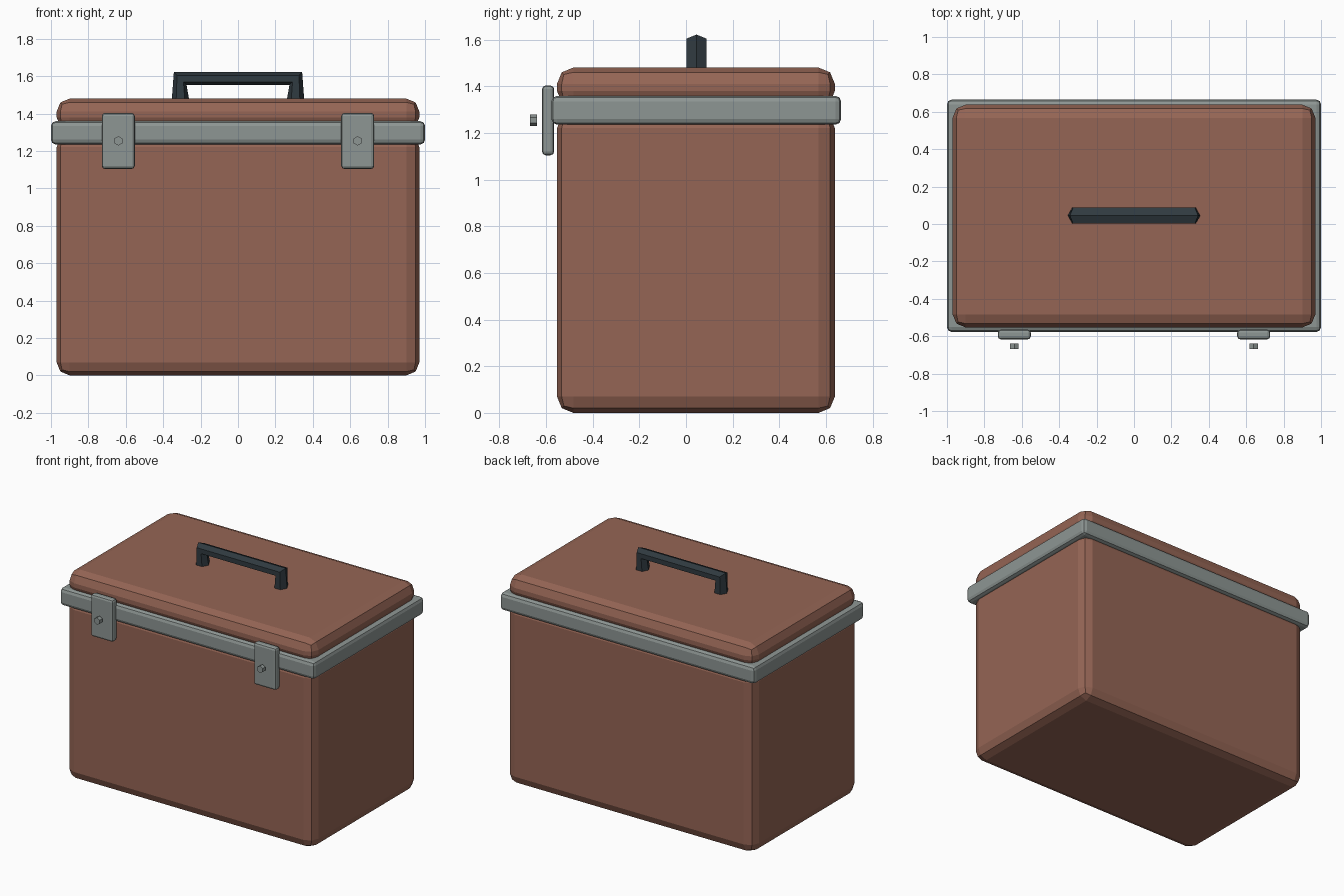
import bpy, bmesh, math
from mathutils import Matrix

cube = bpy.data.objects.get("Cube")
if cube:
    bpy.data.objects.remove(cube, do_unlink=True)


def material(name, rgb):
    m = bpy.data.materials.new(name)
    m.use_nodes = True
    m.diffuse_color = (*rgb, 1)
    m.node_tree.nodes["Principled BSDF"].inputs["Base Color"].default_value = (*rgb, 1)
    return m


brown = material("brown shell", (0.30, 0.13, 0.09))
metal = material("grey metal", (0.27, 0.305, 0.295))
dark = material("dark grip", (0.03, 0.043, 0.052))


def finish(bm, name, mat):
    bmesh.ops.recalc_face_normals(bm, faces=bm.faces[:])
    mesh = bpy.data.meshes.new(name)
    bm.to_mesh(mesh)
    bm.free()
    mesh.materials.append(mat)
    obj = bpy.data.objects.new(name, mesh)
    bpy.context.collection.objects.link(obj)
    return obj


def rounded_box(name, mat, xs, ys, zs, bevel):
    """Box between the given limits, edges rounded in two flat steps."""
    bm = bmesh.new()
    bmesh.ops.create_cube(bm, size=1)
    for v in bm.verts:
        for i, (lo, hi) in enumerate((xs, ys, zs)):
            v.co[i] = hi if v.co[i] > 0 else lo
    obj = finish(bm, name, mat)
    mod = obj.modifiers.new("rounded edges", "BEVEL")
    mod.width = bevel
    mod.segments = 2
    return obj


# Shell and rim band
rounded_box("body", brown, (-0.97, 0.97), (-0.553, 0.638), (0, 1.29), 0.07)
rounded_box("lid", brown, (-0.97, 0.97), (-0.553, 0.638), (1.31, 1.48), 0.07)
rounded_box("rim_band", metal, (-1, 1), (-0.577, 0.665), (1.235, 1.359), 0.025)

# Latches with hexagonal studs
for side, x in (("left", 0.64), ("right", -0.64)):
    rounded_box(side + "_latch", metal, (x - 0.088, x + 0.088),
                (-0.617, -0.565), (1.104, 1.403), 0.016)
    bm = bmesh.new()
    bmesh.ops.create_cone(bm, cap_ends=True, segments=6, radius1=0.025,
                          radius2=0.025, depth=0.03)
    bmesh.ops.transform(bm, verts=bm.verts, matrix=Matrix.Translation((x, -0.653, 1.254))
                        @ Matrix.Rotation(math.pi / 2, 4, "X"))
    finish(bm, side + "_latch_stud", metal)

# Handle: a six-sided bar swept through two legs and mitred corners
# Each ring is centre x, centre z, outward reach in x and z
path = [(-0.307, 1.46, -0.048, 0), (-0.309, 1.587, -0.034, 0.034),
        (0.309, 1.587, 0.034, 0.034), (0.307, 1.46, 0.048, 0)]
bm = bmesh.new()
rings = []
for cx, cz, dx, dz in path:
    ring = []
    for k in range(6):
        a = k * math.pi / 3
        ring.append(bm.verts.new((cx + dx * math.cos(a),
                                  0.045 + 0.049 * math.sin(a),
                                  cz + dz * math.cos(a))))
    rings.append(ring)
for r, s in zip(rings, rings[1:]):
    for k in range(6):
        n = (k + 1) % 6
        bm.faces.new((r[k], r[n], s[n], s[k]))
bm.faces.new(rings[0])
bm.faces.new(rings[-1])
finish(bm, "handle", dark)
